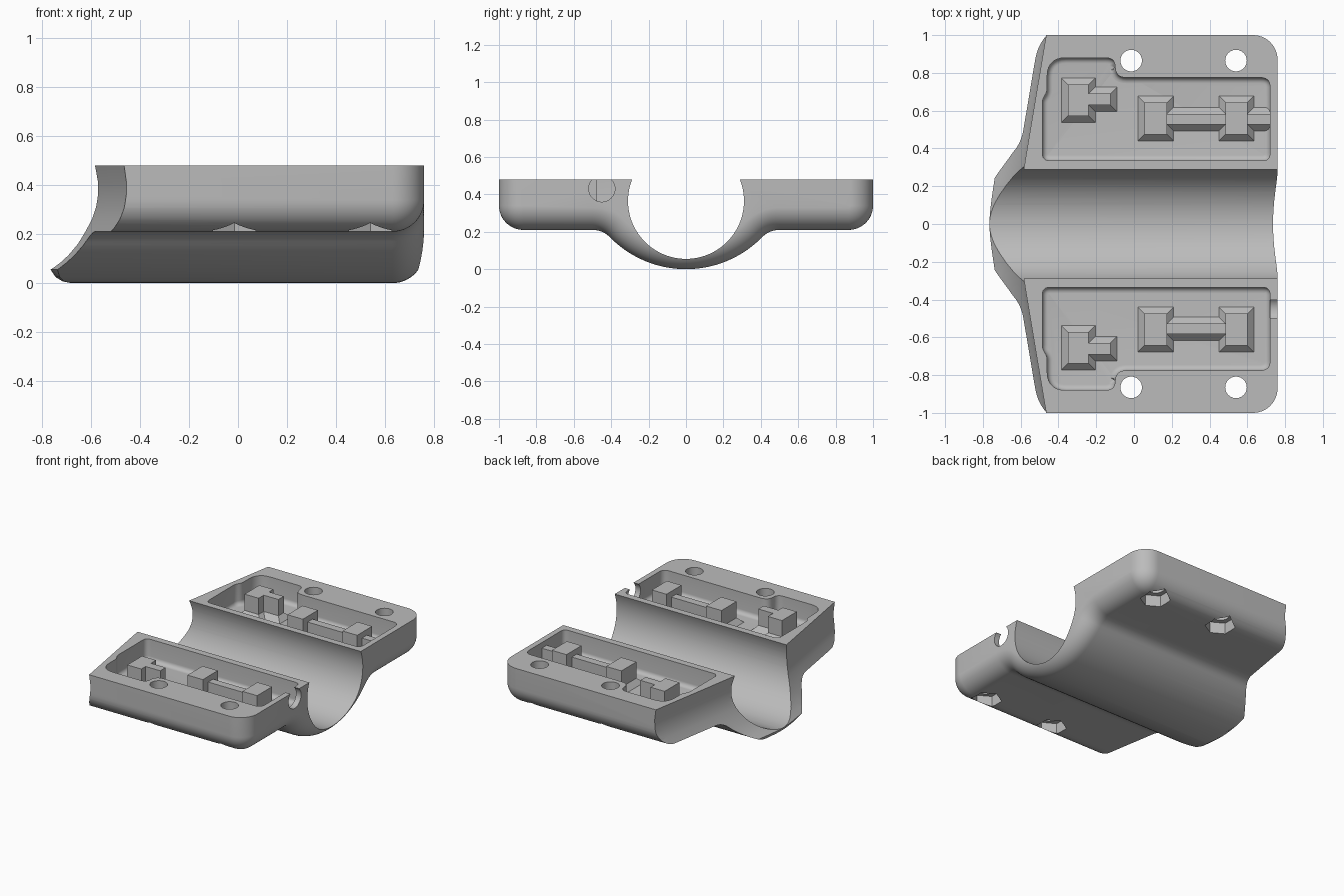
import bpy, bmesh, math
from mathutils import Vector

cube = bpy.data.objects.get("Cube")
if cube:
    bpy.data.objects.remove(cube)

TOP, FLOOR, FILLET = 0.48, 0.33, 0.13

grey = bpy.data.materials.new("plain_grey")
grey.use_nodes = True
grey.diffuse_color = (0.5, 0.5, 0.5, 1)
grey.node_tree.nodes["Principled BSDF"].inputs["Base Color"].default_value = (0.5, 0.5, 0.5, 1)


def loft(name, rings):
    """Capped solid through equal-length rings of points."""
    bm = bmesh.new()
    loops = [[bm.verts.new(p) for p in ring] for ring in rings]
    n = len(loops[0])
    for a, b in zip(loops, loops[1:]):
        for i in range(n):
            j = (i + 1) % n
            bm.faces.new((a[i], a[j], b[j], b[i]))
    bm.faces.new(loops[0])
    bm.faces.new(loops[-1])
    bmesh.ops.recalc_face_normals(bm, faces=bm.faces)
    mesh = bpy.data.meshes.new(name)
    bm.to_mesh(mesh)
    bm.free()
    obj = bpy.data.objects.new(name, mesh)
    bpy.context.collection.objects.link(obj)
    mesh.materials.append(grey)
    return obj


def circle(cx, cy, r, n, start=0.0):
    return [Vector((cx + r * math.cos(start + math.tau * i / n),
                    cy + r * math.sin(start + math.tau * i / n))) for i in range(n)]


def rounded(corners):
    """Outline with rounded corners from (x, y, cut length)."""
    out = []
    for i, (x, y, r) in enumerate(corners):
        p = Vector((x, y))
        a = p + (Vector(corners[i - 1][:2]) - p).normalized() * r
        b = p + (Vector(corners[(i + 1) % len(corners)][:2]) - p).normalized() * r
        for k in range(8):
            t = k / 7
            out.append(a * (1 - t) ** 2 + p * (2 * t * (1 - t) * 0.8 + t * (1 - t) * 0.4)
                       + b * t ** 2)
    return out


def offset(poly, d):
    """Move a counter-clockwise outline outwards by d."""
    out = []
    for i, p in enumerate(poly):
        e1 = (p - poly[i - 1]).normalized()
        e2 = (poly[(i + 1) % len(poly)] - p).normalized()
        n1, n2 = Vector((e1.y, -e1.x)), Vector((e2.y, -e2.x))
        out.append(p + (n1 + n2) * d / max(0.3, 1 + n1.dot(n2)))
    return out


def flat(poly, z, side=1):
    return [(p.x, p.y * side, z) for p in poly]


def along_x(poly, x):
    return [(x, p.x, p.y) for p in poly]


# Body cross-section: trough belly, blend, flange and rounded outer edge
def section(d):
    half = []
    blend = math.asin(0.5 / 0.7)
    for i in range(17):
        a = blend * i / 16
        half.append(((0.57 - d) * math.sin(a), 0.57 - (0.57 - d) * math.cos(a)))
    for i in range(1, 9):
        a = blend * (1 - i / 8)
        half.append((0.5 - (FILLET + d) * math.sin(a), 0.08 + (FILLET + d) * math.cos(a)))
    for i in range(13):
        a = math.pi / 2 * i / 12
        half.append((0.87 + (FILLET - d) * math.sin(a), 0.34 - (FILLET - d) * math.cos(a)))
    half.append((1 - d, TOP))
    return [Vector(p) for p in half] + [Vector((-y, z)) for y, z in reversed(half[1:])]


rings = [along_x(section(0), -0.9)]
for i in range(13):
    a = math.radians(85) * i / 12
    rings.append(along_x(section(FILLET * (1 - math.cos(a))), 0.63 + FILLET * math.sin(a)))
body = loft("clamp_body", rings)

cutters = []

# Round trough
bore = circle(0, 0.365, 0.31, 96)
cutters.append(loft("trough_cutter", [along_x(bore, -1.2), along_x(bore, 1.2)]))

# Swept concave end
end_curve = [(-0.66, -0.02), (-0.68, 0.0), (-0.715, 0.007), (-0.745, 0.025), (-0.765, 0.055),
             (-0.735, 0.085), (-0.71, 0.115), (-0.68, 0.16), (-0.655, 0.21), (-0.632, 0.26),
             (-0.617, 0.31), (-0.61, 0.36), (-0.609, 0.41), (-0.62, 0.49), (-0.62, 0.7)]
end_poly = end_curve + [(-1.3, 0.7), (-1.3, -0.02)]
rings = []
for i in range(-24, 25):
    y = 1.2 * (i / 24) * abs(i / 24)
    shift = 0.17 * (math.hypot(y, 0.1) - 0.1)
    rings.append([(x + shift, y, z) for x, z in end_poly])
cutters.append(loft("end_cutter", rings))

# Pockets with filleted floors, bolt holes and hexagonal nut recesses
pocket = rounded([(-0.485, 0.335, 0.04), (0.72, 0.335, 0.04), (0.72, 0.775, 0.05),
                  (-0.1, 0.775, 0.06), (-0.1, 0.88, 0.05), (-0.46, 0.88, 0.1),
                  (-0.46, 0.7, 0.02), (-0.485, 0.66, 0.02)])
for side in (1, -1):
    rings = [flat(pocket, 0.6, side)]
    for i in range(7):
        a = math.pi / 2 * i / 6
        rings.append(flat(offset(pocket, -0.03 * (1 - math.cos(a))),
                          FLOOR + 0.03 * (1 - math.sin(a)), side))
    cutters.append(loft("pocket_cutter", rings))
    for x in (-0.015, 0.54):
        hole = circle(x, 0.865, 0.057, 40)
        nut = circle(x, 0.86, 0.1, 6, math.pi / 2)
        cutters.append(loft("hole_cutter", [flat(hole, -0.1, side), flat(hole, 0.6, side)]))
        cutters.append(loft("nut_cutter", [flat(nut, -0.1, side), flat(nut, 0.29, side)]))

# Cable notch in the end wall of the front pocket
notch = circle(-0.45, 0.43, 0.07, 40)
cutters.append(loft("notch_cutter", [along_x(notch, 0.66), along_x(notch, 0.9)]))

for cutter in cutters:
    cutter.hide_render = True
    mod = body.modifiers.new("cut", "BOOLEAN")
    mod.operation, mod.solver, mod.object = "DIFFERENCE", "EXACT", cutter
deps = bpy.context.evaluated_depsgraph_get()
cut_mesh = bpy.data.meshes.new_from_object(body.evaluated_get(deps))
body.modifiers.clear()
body.data = cut_mesh
for cutter in cutters:
    bpy.data.objects.remove(cutter)


# Raised supports with flared feet
def support(name, poly, top, side):
    foot = offset(poly, 0.035)
    loft(name, [flat(poly, top, side), flat(poly, FLOOR + 0.035, side),
                flat(foot, FLOOR, side), flat(foot, FLOOR - 0.01, side)])


def box(x0, x1, y0, y1):
    return [Vector(p) for p in ((x0, y0), (x1, y0), (x1, y1), (x0, y1))]


tee = [Vector(p) for p in ((-0.35, 0.573), (-0.24, 0.573), (-0.24, 0.63), (-0.125, 0.63),
                           (-0.125, 0.69), (-0.24, 0.69), (-0.24, 0.738), (-0.35, 0.738))]
for side, label, rib_end in ((1, "back", 0.72), (-1, "front", 0.5)):
    support(label + "_tee_support", tee, TOP, side)
    support(label + "_inner_block", box(0.055, 0.175, 0.475, 0.643), TOP, side)
    support(label + "_outer_block", box(0.485, 0.6, 0.475, 0.643), TOP, side)
    support(label + "_rib", box(0.16, rib_end, 0.528, 0.583), 0.44, side)

# Smooth curved faces, keep edges crisp
bpy.ops.object.select_all(action="DESELECT")
body.select_set(True)
bpy.context.view_layer.objects.active = body
bpy.ops.object.shade_smooth_by_angle(angle=math.radians(30))
